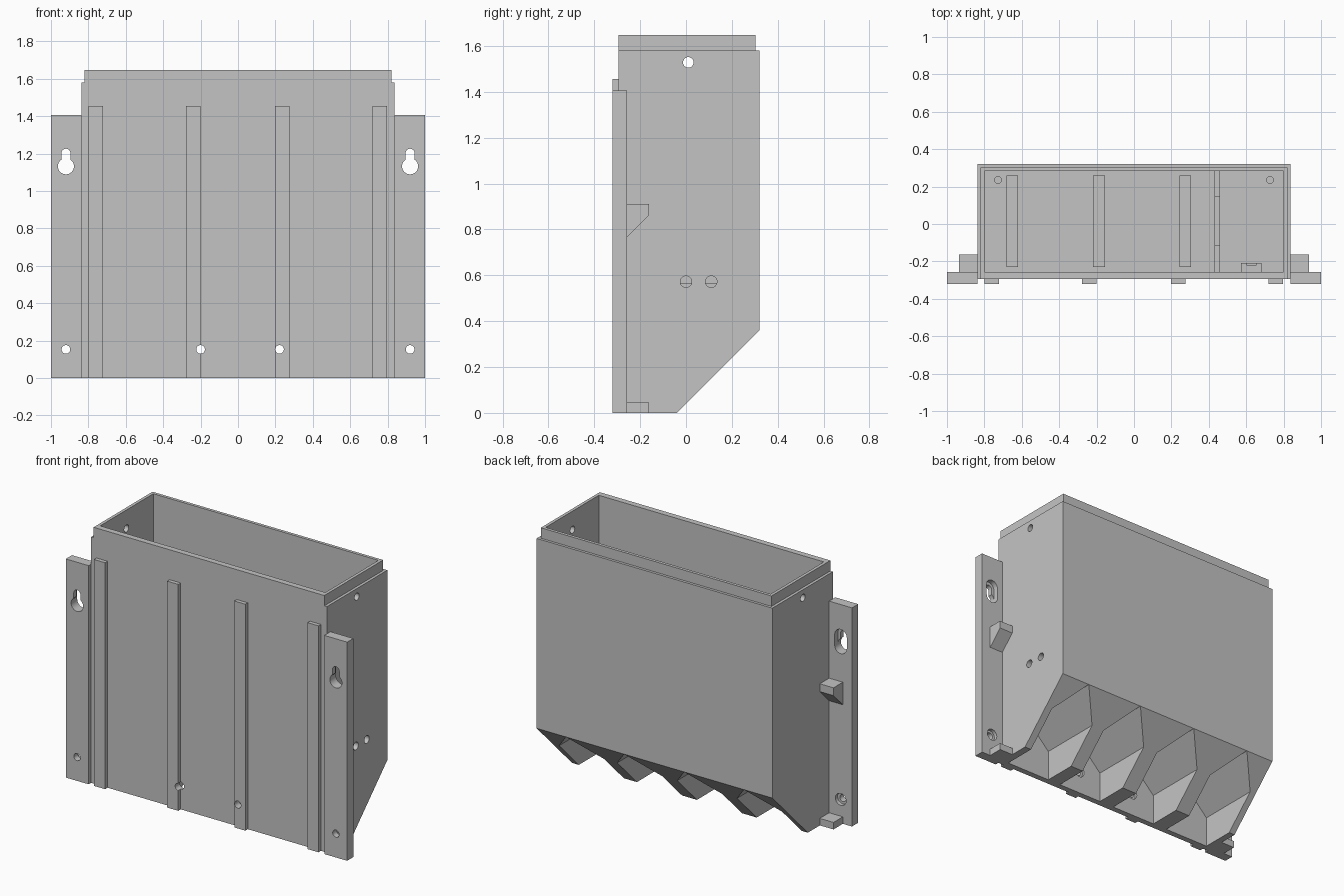
import bpy
import bmesh
from math import pi, cos, sin
from mathutils import Vector

cube = bpy.data.objects.get("Cube")
if cube:
    bpy.data.objects.remove(cube)

grey = bpy.data.materials.new("light_grey")
grey.use_nodes = True
COLOUR = (0.55, 0.55, 0.55, 1)
grey.diffuse_color = COLOUR
grey.node_tree.nodes["Principled BSDF"].inputs["Base Color"].default_value = COLOUR


def prism(name, points, axis, lo, hi):
    """Extrude a 2D outline along x, y or z."""
    place = {"x": lambda p, t: (t, p[0], p[1]),
             "y": lambda p, t: (p[0], t, p[1]),
             "z": lambda p, t: (p[0], p[1], t)}[axis]
    bm = bmesh.new()
    face = bm.faces.new([bm.verts.new(place(p, lo)) for p in points])
    out = bmesh.ops.extrude_face_region(bm, geom=[face])
    moved = [v for v in out["geom"] if isinstance(v, bmesh.types.BMVert)]
    step = Vector(place((0, 0), hi - lo))
    bmesh.ops.translate(bm, verts=moved, vec=step)
    bmesh.ops.recalc_face_normals(bm, faces=bm.faces)
    mesh = bpy.data.meshes.new(name)
    bm.to_mesh(mesh)
    bm.free()
    mesh.materials.append(grey)
    obj = bpy.data.objects.new(name, mesh)
    bpy.context.collection.objects.link(obj)
    return obj


def box(name, x, y, z):
    outline = [(x[0], y[0]), (x[1], y[0]), (x[1], y[1]), (x[0], y[1])]
    return prism(name, outline, "z", *z)


def arc(u, v, r, start=0, end=2 * pi, n=32):
    return [(u + r * cos(start + (end - start) * i / n),
             v + r * sin(start + (end - start) * i / n)) for i in range(n)]


def drill(name, axis, u, v, r, lo, hi):
    return prism(name, arc(u, v, r), axis, lo, hi)


def slot(name, x, z0, z1, r, lo, hi):
    """Upright racetrack cutter through y."""
    outline = arc(x, z1, r, 0, pi, 16) + [(x - r, z1)]
    outline += arc(x, z0, r, pi, 2 * pi, 16) + [(x + r, z0)]
    return prism(name, outline, "y", lo, hi)


def combine(target, tool, operation="DIFFERENCE"):
    mod = target.modifiers.new("combine", "BOOLEAN")
    mod.operation = operation
    mod.solver = "EXACT"
    mod.object = tool
    bpy.context.view_layer.objects.active = target
    bpy.ops.object.modifier_apply(modifier=mod.name)
    bpy.data.objects.remove(tool)


# Main bin with sloped lower back, stepped rim and open top
FLOOR = 0.40
body = prism("bin_body", [(-0.295, 0), (-0.04, 0), (0.32, 0.36),
                          (0.32, 1.58), (-0.295, 1.58)], "x", -0.838, 0.838)
combine(body, box("rim", (-0.82, 0.82), (-0.295, 0.303), (1.5, 1.647)), "UNION")
combine(body, box("cavity", (-0.80, 0.80), (-0.257, 0.283), (FLOOR, 2)))

# Gabled pockets under the floor
for x in (-0.635, -0.21, 0.217, 0.63):
    gable = [(x - 0.16, -0.1), (x + 0.16, -0.1), (x + 0.16, 0.2),
             (x, 0.36), (x - 0.16, 0.2)]
    combine(body, prism("pocket", gable, "y", -0.257, 0.6))

# Front strips
for x in (-0.76, -0.24, 0.237, 0.757):
    strip = box("front_strip", (x - 0.039, x + 0.039), (-0.32, -0.29), (0, 1.455))
    combine(body, strip, "UNION")

# Front screw holes, widened on the inner side
for x in (-0.2, 0.222):
    combine(body, drill("screw_hole", "y", x, 0.153, 0.023, -0.4, -0.2))
    combine(body, drill("screw_recess", "y", x, 0.153, 0.038, -0.272, -0.2))

# Side holes near the top, cable holes on the left side only
for side in (-1, 1):
    combine(body, drill("top_hole", "x", 0.01, 1.528, 0.023,
                        *sorted((side * 0.7, side * 0.9))))
    combine(body, drill("floor_hole", "z", side * 0.727, 0.235, 0.018, 0.35, 0.5))
for y in (0, 0.11):
    combine(body, drill("cable_hole", "x", y, 0.572, 0.025, 0.7, 0.9))

# Mounting flanges with keyholes, screw holes and brackets
for side, word in ((-1, "right"), (1, "left")):
    def span(a, b):
        return sorted((side * a, side * b))

    cx = side * 0.92
    flange = box(word + "_flange", span(0.838, 1.0), (-0.32, -0.257), (0, 1.405))
    combine(flange, slot("keyhole_slot", cx, 1.132, 1.202, 0.024, -0.4, -0.2))
    combine(flange, drill("keyhole", "y", cx, 1.132, 0.043, -0.4, -0.2))
    combine(flange, slot("keyhole_recess", cx, 1.132, 1.202, 0.043, -0.29, -0.2))
    combine(flange, drill("screw_hole", "y", cx, 0.153, 0.023, -0.4, -0.2))
    combine(flange, drill("screw_recess", "y", cx, 0.153, 0.038, -0.28, -0.2))
    prism(word + "_upper_bracket", [(-0.257, 0.765), (-0.162, 0.86),
          (-0.162, 0.91), (-0.257, 0.91)], "x", *span(0.838, 0.935))
    box(word + "_lower_bracket", span(0.838, 0.935), (-0.257, -0.162), (0, 0.045))

# Floor ribs
for x in (-0.65, -0.187, 0.275):
    box("floor_rib", (x - 0.031, x + 0.031), (-0.23, 0.26), (FLOOR, FLOOR + 0.06))

# Partition with a lower middle section
partition = box("partition", (0.43, 0.46), (-0.257, 0.283), (FLOOR, 0.8))
combine(partition, box("notch", (0.4, 0.5), (-0.115, 0.147), (0.567, 0.9)))

# Small clip on the inner front wall
clip = box("inner_clip", (0.572, 0.682), (-0.257, -0.208), (FLOOR, 0.6))
combine(clip, box("clip_slot", (0.603, 0.652), (-0.222, -0.2), (0.42, 0.7)))

# Crisp edges with smooth hole walls
bpy.ops.object.select_all(action="DESELECT")
for obj in (body, bpy.data.objects["left_flange"], bpy.data.objects["right_flange"]):
    obj.select_set(True)
    bpy.context.view_layer.objects.active = obj
bpy.ops.object.shade_smooth_by_angle(angle=pi / 6)
